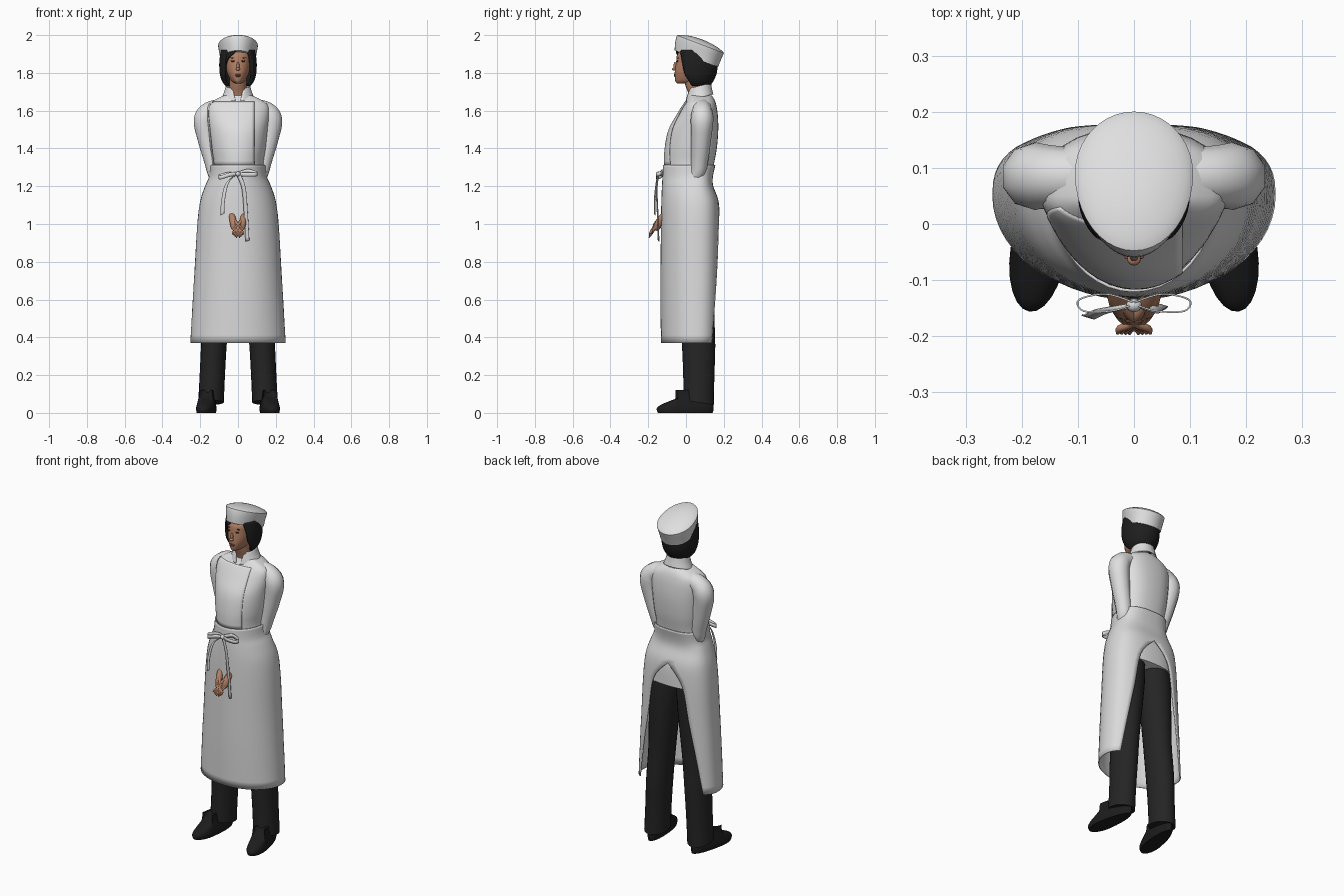
import bpy, bmesh
from math import sin, cos, pi, asin, radians
from mathutils import Vector

cube = bpy.data.objects.get("Cube")
if cube:
    bpy.data.objects.remove(cube)
made = []


def material(name, *rgb):
    m = bpy.data.materials.new(name)
    m.use_nodes = True
    m.diffuse_color = (*rgb, 1)
    m.node_tree.nodes["Principled BSDF"].inputs["Base Color"].default_value = (*rgb, 1)
    return m


JACKET = material("jacket white", .74, .74, .75)
APRON = material("apron white", .7, .7, .71)
TROUSER = material("trouser black", .018, .018, .018)
SHOE = material("shoe black", .012, .012, .012)
HAIR = material("hair black", .014, .013, .013)
SKIN = material("warm skin", .46, .22, .13)
LIP = material("lip brown", .3, .1, .07)
EYE = material("eye dark", .03, .018, .014)


def smooth(rows, n):
    """Resample rows of numbers along a Catmull-Rom spline."""
    out = []
    for i in range(len(rows) - 1):
        quad = [rows[max(i - 1, 0)], rows[i], rows[i + 1], rows[min(i + 2, len(rows) - 1)]]
        for k in range(n):
            t = k / n
            out.append([b + t / 2 * (c - a + t * (2 * a - 5 * b + 4 * c - d + t * (3 * (b - c) + d - a)))
                        for a, b, c, d in zip(*quad)])
    return out + [list(rows[-1])]


def finish(name, mesh, mat, thick=0):
    obj = bpy.data.objects.new(name, mesh)
    bpy.context.collection.objects.link(obj)
    mesh.materials.append(mat)
    if thick:
        mod = obj.modifiers.new("thickness", "SOLIDIFY")
        mod.thickness, mod.offset = thick, 0
    made.append(obj)
    return obj


def skin_rings(name, rings, mat, closed, thick=0):
    """Bridge rings of points into a surface."""
    bm = bmesh.new()
    vs = [[bm.verts.new(p) for p in ring] for ring in rings]
    n = len(vs[0])
    for a, b in zip(vs, vs[1:]):
        for j in range(n if closed else n - 1):
            k = (j + 1) % n
            bm.faces.new((a[j], a[k], b[k], b[j]))
    if closed:
        bm.faces.new(vs[0])
        bm.faces.new(vs[-1])
    bmesh.ops.remove_doubles(bm, verts=bm.verts, dist=.0001)
    bmesh.ops.recalc_face_normals(bm, faces=bm.faces)
    mesh = bpy.data.meshes.new(name)
    bm.to_mesh(mesh)
    bm.free()
    return finish(name, mesh, mat, thick)


def loft(name, mat, rows, n=4, cols=32, cy=.05, tilt=0, back=1, span=None, thick=0, flare=0, side=1):
    """Rows are height, half width, front y, back y, then optional x shift and gap angle."""
    rings = []
    for row in smooth(rows, n):
        z, rx, front, rear, shift, gap = (list(row) + [0, 0])[:6]
        a0, a1 = span([z, rx, max(gap, 0)]) if span else (-pi, pi)
        ring = []
        for j in range(cols):
            t = j / (cols - 1 if span else cols)
            a = a0 + (a1 - a0) * t
            s, c = sin(a), cos(a)
            e = back if c < 0 else 1
            x = rx * abs(s) ** e * (1 if s > 0 else -1)
            y = -(cy - front) * c if c > 0 else (rear - cy) * abs(c) ** e
            g = 1 + flare * t
            ring.append((side * shift + x * g, cy + y * g, z + tilt * y))
        rings.append(ring)
    return skin_rings(name, rings, mat, span is None, thick)


def tube(name, mat, rows, n=5):
    """Round limb; rows are x, y, z, radius."""
    pts = smooth(rows, n)
    curve = bpy.data.curves.new(name, "CURVE")
    curve.dimensions, curve.bevel_depth = "3D", 1
    curve.bevel_resolution, curve.use_fill_caps = 3, True
    line = curve.splines.new("POLY")
    line.points.add(len(pts) - 1)
    for p, (x, y, z, r) in zip(line.points, pts):
        p.co, p.radius = (x, y, z, 1), r
    temp = bpy.data.objects.new(name, curve)
    bpy.context.collection.objects.link(temp)
    mesh = bpy.data.meshes.new_from_object(temp.evaluated_get(bpy.context.evaluated_depsgraph_get()))
    bpy.data.objects.remove(temp)
    mesh.materials.clear()
    return finish(name, mesh, mat)


def ball(name, mat, at, size):
    bm = bmesh.new()
    bmesh.ops.create_uvsphere(bm, u_segments=16, v_segments=10, radius=1)
    bmesh.ops.scale(bm, vec=size, verts=bm.verts)
    bmesh.ops.translate(bm, vec=at, verts=bm.verts)
    mesh = bpy.data.meshes.new(name)
    bm.to_mesh(mesh)
    bm.free()
    return finish(name, mesh, mat)


def ribbon(name, pts, width):
    w = Vector(width) / 2
    skin_rings(name, [(Vector(p) - w, Vector(p) + w) for p in smooth(pts, 5)], APRON, False, .003)


# Jacket body with tail, and the overlapping front panel
body = smooth([(.98, .188, -.1, .166), (1.1, .185, -.108, .162), (1.2, .158, -.11, .132),
               (1.31, .137, -.112, .147), (1.4, .148, -.108, .163), (1.5, .158, -.088, .171),
               (1.58, .166, -.045, .168), (1.63, .158, -.015, .16), (1.66, .118, .005, .15),
               (1.68, .075, .015, .137)], 4)
loft("jacket_body", JACKET, body, n=1, back=.8)
loft("jacket_front_panel", JACKET, body[12:31], n=1, cols=20, flare=.04, thick=.002,
     span=lambda r: (-1.2, asin(min(.083 / r[1], .9))))
loft("jacket_collar", JACKET, [(1.668, .083, .0, .142), (1.7, .07, .008, .135), (1.73, .062, .018, .13)],
     cy=.07, tilt=.25, thick=.006, span=lambda r: (.1 + (r[0] - 1.66) * 5, 2 * pi - .1 - (r[0] - 1.66) * 5))

# Apron, split up the back
loft("apron_skirt", APRON,
     [(.37, .25, -.13, .172, 0, .9), (.6, .237, -.133, .176, 0, .7), (.8, .225, -.132, .178, 0, .52),
      (1, .213, -.13, .178, 0, .36), (1.12, .198, -.128, .17, 0, 0), (1.2, .172, -.125, .142, 0, 0),
      (1.25, .151, -.122, .14, 0, 0), (1.312, .143, -.119, .153, 0, 0)],
     cols=41, back=.75, thick=.005, span=lambda r: (r[2] - pi, pi - r[2]))

# Apron bow
ball("bow_knot", APRON, (0, -.145, 1.265), (.014, .012, .013))
for side, word in ((1, "left"), (-1, "right")):
    up = .008 * side
    ribbon(word + "_bow_loop",
           [(0, -.14, 1.265), (side * .05, -.125, 1.272 + up), (side * .098, -.135, 1.26 + up),
            (side * .09, -.155, 1.255 + up), (side * .04, -.155, 1.262), (0, -.143, 1.265)], (0, 0, .022))
ribbon("right_bow_tail", [(0, -.145, 1.265), (-.055, -.155, 1.22), (-.078, -.165, 1.13), (-.083, -.165, 1.05)],
       (.02, -.006, .012))
ribbon("left_bow_tail", [(0, -.145, 1.265), (.03, -.155, 1.19), (.042, -.15, 1.05), (.05, -.145, .91)],
       (.02, -.006, .006))

# Limbs, both sides
for s, word in ((1, "left"), (-1, "right")):
    tube(word + "_sleeve", JACKET,
         [(s * .08, .085, 1.615, .05), (s * .145, .085, 1.597, .055), (s * .177, .085, 1.55, .06),
          (s * .163, .08, 1.45, .053), (s * .137, .072, 1.34, .046), (s * .122, .062, 1.275, .042),
          (s * .1, .025, 1.225, .038), (s * .05, -.06, 1.12, .03)])
    loft(word + "_trouser_leg", TROUSER,
         [(1.03, .08, -.03, .15, .085), (.9, .087, -.035, .156, .092), (.75, .08, -.03, .155, .1),
          (.55, .071, -.025, .15, .113), (.37, .068, -.022, .155, .127), (.2, .067, -.015, .15, .136),
          (.055, .068, -.014, .148, .143)], cols=20, cy=.065, tilt=-.15, side=s)
    shoe = loft(word + "_shoe", SHOE,
                [(0, .046, -.15, .143), (.02, .05, -.158, .148), (.04, .047, -.14, .146),
                 (.062, .043, -.09, .142), (.085, .038, -.03, .135), (.12, .034, .0, .12)],
                n=2, cols=24, cy=-.05)
    shoe.location, shoe.rotation_euler = (s * .163, 0, 0), (0, 0, s * .15)
    # Clasped hands
    tube(word + "_wrist", SKIN, [(s * .035, -.1, 1.06, .018), (s * .028, -.135, 1.025, .018),
                                 (s * .02, -.15, .99, .02), (s * .012, -.16, .97, .012)])
    for i in range(4):
        tube(f"{word}_finger_{i + 1}", SKIN,
             [(s * (.036 - .008 * i), -.142 - .005 * i, 1.005, .008),
              (s * (.022 - .008 * i), -.168 - .003 * i, .972, .0075),
              (-s * (.004 + .007 * i), -.186, .945 + .004 * i, .0065),
              (-s * (.008 + .007 * i), -.195, .928 + .006 * i, .003)], n=3)
    tube(word + "_thumb", SKIN, [(s * .02, -.145, 1.02, .009), (s * .004, -.165, 1.0, .008),
                                 (-s * .012, -.172, .985, .004)], n=3)
    # Eyes and brows
    ball(word + "_eye", EYE, (s * .027, -.046, 1.862), (.011, .004, .0045))
    ball(word + "_brow", EYE, (s * .029, -.042, 1.88), (.015, .004, .0028))

# Head and neck
loft("neck", SKIN, [(1.6, .055, .02, .12), (1.68, .047, .015, .11), (1.74, .045, -.005, .1),
                    (1.8, .046, -.015, .1)], cols=20)
loft("head", SKIN, [(1.745, .018, -.048, -.0), (1.758, .036, -.057, .04), (1.79, .054, -.06, .08),
                    (1.82, .063, -.058, .1), (1.86, .068, -.052, .115), (1.9, .068, -.045, .12),
                    (1.935, .045, -.01, .1)], cols=28, cy=.03)
ball("nose", SKIN, (0, -.058, 1.835), (.008, .008, .024))
ball("nose_tip", SKIN, (0, -.063, 1.82), (.012, .011, .008))
ball("upper_lip", LIP, (0, -.059, 1.79), (.018, .005, .004))
ball("lower_lip", LIP, (0, -.059, 1.783), (.014, .006, .004))

# Bobbed hair and swept fringe
loft("hair_bob", HAIR, [(1.735, .058, .0, .12, 0, 1.25), (1.76, .078, -.015, .138, 0, 1.05),
                        (1.8, .089, -.035, .155, 0, .88), (1.86, .091, -.045, .16, 0, .8),
                        (1.92, .083, -.042, .15, 0, .6)],
     thick=.016, span=lambda r: (r[2], 2 * pi - r[2]))
loft("hair_fringe", HAIR, [(1.845, .074, -.056, .11, 0, 1), (1.88, .074, -.055, .11, 0, .7),
                           (1.905, .072, -.052, .11, 0, .25), (1.93, .066, -.046, .11, 0, -.0)],
     cols=12, cy=.03, thick=.006, span=lambda r: (-1.3, -r[2]))

# Tilted flat-topped cap
loft("cap", JACKET, [(1.862, .092, -.06, .17), (1.9, .098, -.058, .183), (1.94, .105, -.05, .198),
                     (1.95, .102, -.042, .198), (1.962, .08, -.01, .175), (1.972, .045, .035, .135),
                     (1.975, .01, .08, .1)], n=2, cols=40, cy=.09, tilt=-.38)

# Smooth shading with crisp edges
bpy.ops.object.select_all(action="DESELECT")
for obj in made:
    obj.select_set(True)
bpy.context.view_layer.objects.active = made[0]
bpy.ops.object.shade_smooth_by_angle(angle=radians(42))
